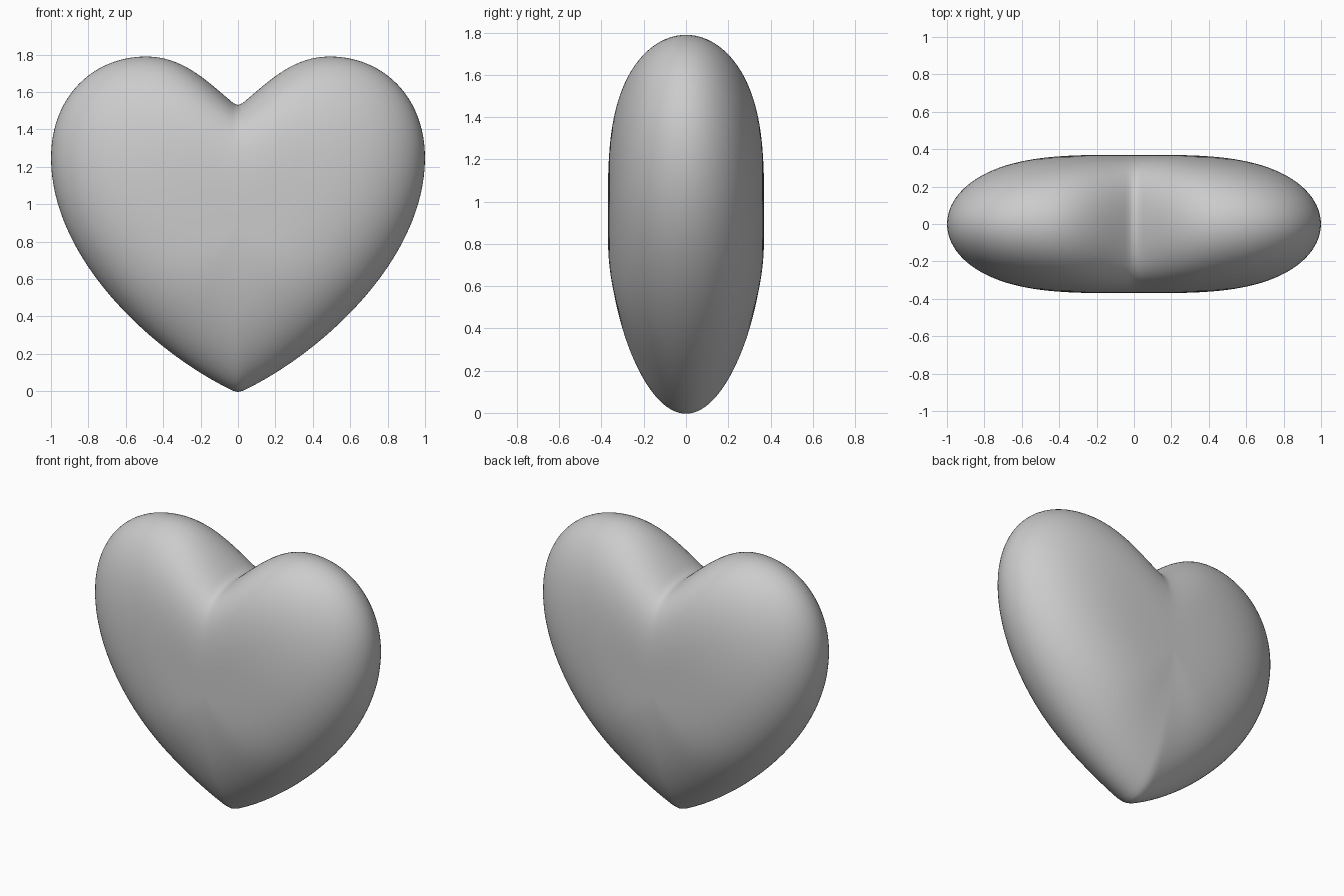
import bpy, bmesh, math
from mathutils import Vector
from mathutils.geometry import interpolate_bezier

cube = bpy.data.objects.get("Cube")
if cube:
    bpy.data.objects.remove(cube)

DEPTH = 0.37
RINGS = 32
CENTRE = Vector((0, 0, 0.9))

mat = bpy.data.materials.new("soft grey")
mat.use_nodes = True
grey = (0.6, 0.6, 0.6, 1)
mat.diffuse_color = grey
mat.node_tree.nodes["Principled BSDF"].inputs["Base Color"].default_value = grey

# Half outline: notch to lobe, lobe to side, side to tip
segments = [
    (((0, 1.52), (0.15, 1.64), (0.28, 1.79), (0.49, 1.79)), 18),
    (((0.49, 1.79), (0.78, 1.79), (1, 1.57), (1, 1.25)), 24),
    (((1, 1.25), (1, 0.69), (0.42, 0.18), (0, -0.01)), 48),
]
half = []
for pts, count in segments:
    curve = interpolate_bezier(*[Vector((x, 0, z)) for x, z in pts], count + 1)
    half += curve[:-1]
half.append(Vector((0, 0, -0.01)))
outline = half + [Vector((-p.x, 0, p.z)) for p in reversed(half[1:-1])]
outline = [p - CENTRE for p in outline]
n = len(outline)


def relax(ring, steps):
    for _ in range(steps):
        ring = [(ring[i - 1] + 2 * p + ring[(i + 1) % n]) / 4 for i, p in enumerate(ring)]
    return ring


# Softened outline, so the crease fades towards the middle
soft = relax(outline, 120)
rim = relax(outline, 1)

bm = bmesh.new()


def make_ring(t, side):
    blend = t ** 2.5
    ring = []
    for s, h in zip(soft, rim):
        p = t * s.lerp(h, blend)
        # Plump at the sides and lobes, thinner towards the tip
        power = 3.6 - 1.5 * max(0, -h.normalized().z) ** 4
        y = side * DEPTH * math.sqrt(max(0, 1 - t ** power))
        ring.append(bm.verts.new(CENTRE + p + Vector((0, y, 0))))
    return ring


# Rings run from the front middle, over the rim, to the back middle
rings = []
for k in range(1, 2 * RINGS):
    angle = math.pi * k / (2 * RINGS)
    rings.append(make_ring(math.sin(angle), -1 if k < RINGS else 1))
for a, b in zip(rings, rings[1:]):
    for i in range(n):
        j = (i + 1) % n
        bm.faces.new((a[i], a[j], b[j], b[i]))
for ring, side in ((rings[0], -1), (rings[-1], 1)):
    pole = bm.verts.new(CENTRE + Vector((0, side * DEPTH, 0)))
    for i in range(n):
        bm.faces.new((ring[i], ring[(i + 1) % n], pole))
bmesh.ops.recalc_face_normals(bm, faces=bm.faces)
for f in bm.faces:
    f.smooth = True

# Heart body
mesh = bpy.data.meshes.new("heart")
bm.to_mesh(mesh)
bm.free()
mesh.materials.append(mat)
heart = bpy.data.objects.new("heart", mesh)
bpy.context.collection.objects.link(heart)
